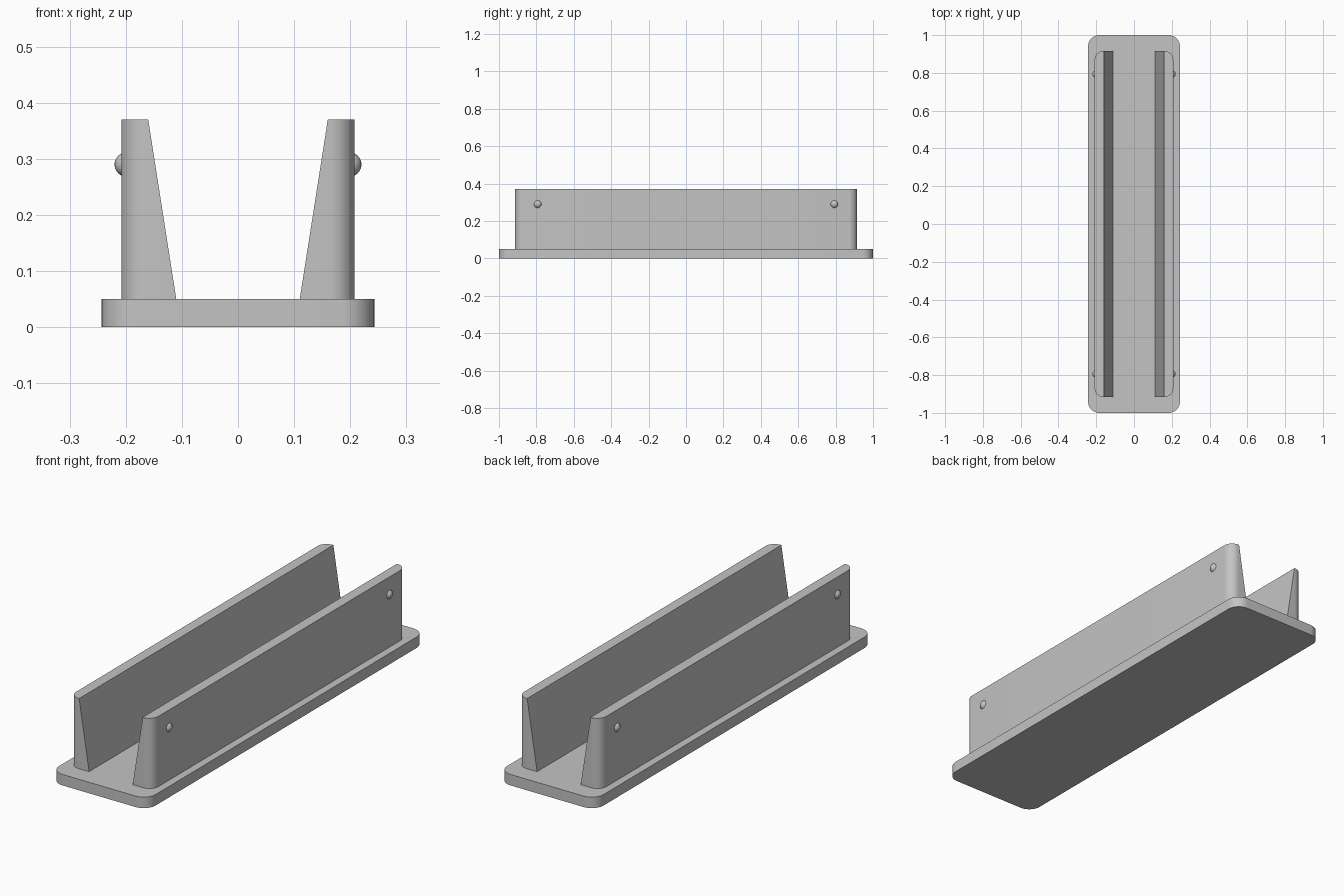
import bpy, bmesh, math
from mathutils import Vector

cube = bpy.data.objects.get("Cube")
if cube:
    bpy.data.objects.remove(cube, do_unlink=True)

grey = bpy.data.materials.new("light grey")
grey.use_nodes = True
colour = (0.55, 0.55, 0.55, 1)
grey.diffuse_color = colour
grey.node_tree.nodes["Principled BSDF"].inputs["Base Color"].default_value = colour


def finish(bm, name):
    bmesh.ops.recalc_face_normals(bm, faces=bm.faces)
    mesh = bpy.data.meshes.new(name)
    bm.to_mesh(mesh)
    bm.free()
    mesh.materials.append(grey)
    obj = bpy.data.objects.new(name, mesh)
    bpy.context.collection.objects.link(obj)
    bpy.ops.object.select_all(action='DESELECT')
    obj.select_set(True)
    bpy.context.view_layer.objects.active = obj
    bpy.ops.object.shade_smooth_by_angle(angle=math.radians(30))
    return obj


def arc(cx, cy, r, start, steps=12):
    """Quarter circle in plan, counter-clockwise from the start angle."""
    angles = [math.radians(start + 90 * i / steps) for i in range(steps + 1)]
    return [(cx + r * math.cos(a), cy + r * math.sin(a)) for a in angles]


def loft(name, bottom, top, z0, z1):
    """Solid between two matching plan outlines."""
    bm = bmesh.new()
    low = [bm.verts.new((x, y, z0)) for x, y in bottom]
    high = [bm.verts.new((x, y, z1)) for x, y in top]
    bm.faces.new(low[::-1])
    bm.faces.new(high)
    n = len(low)
    for i in range(n):
        j = (i + 1) % n
        bm.faces.new((low[i], low[j], high[j], high[i]))
    return finish(bm, name)


# Base plate with rounded corners
W, L, R, BASE_TOP = 0.243, 1.0, 0.06, 0.05
plan = (arc(W - R, L - R, R, 0) + arc(R - W, L - R, R, 90)
        + arc(R - W, R - L, R, 180) + arc(W - R, R - L, R, 270))
loft("base_plate", plan, plan, 0, BASE_TOP)

# Side walls: upright rounded outside, sloping inside; one bump near each end
OUT, END, CORNER, TOP = 0.208, 0.915, 0.045, 0.37
outer = arc(OUT - CORNER, CORNER - END, CORNER, 270) + arc(OUT - CORNER, END - CORNER, CORNER, 0)


def wall_plan(inner, side):
    points = outer + [(inner, END), (inner, -END)]
    return [(side * x, y) for x, y in points]


for label, side in (("left", 1), ("right", -1)):
    loft(label + "_wall", wall_plan(0.11, side), wall_plan(0.16, side), BASE_TOP, TOP)
    for place, y in (("front", -0.793), ("back", 0.793)):
        bm = bmesh.new()
        bmesh.ops.create_uvsphere(bm, u_segments=24, v_segments=16, radius=0.022)
        bmesh.ops.translate(bm, verts=bm.verts, vec=Vector((side * 0.198, y, 0.29)))
        finish(bm, f"{label}_{place}_bump")
